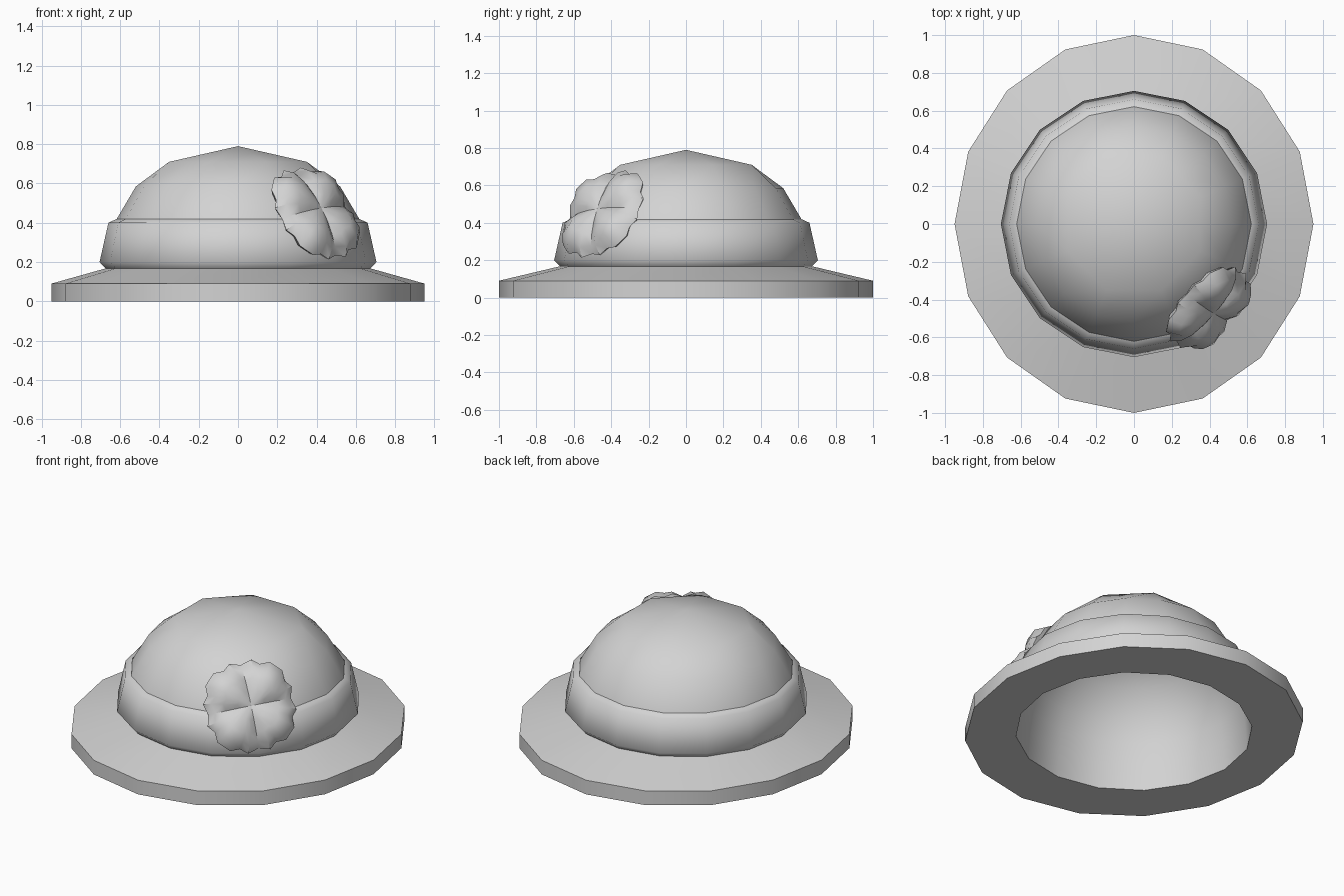
import bpy, bmesh, math
from mathutils import Matrix, Vector

if "Cube" in bpy.data.objects:
    bpy.data.objects.remove(bpy.data.objects["Cube"])

SIDES = 16

felt = bpy.data.materials.new("light grey")
felt.diffuse_color = (0.65, 0.65, 0.65, 1)
felt.use_nodes = True
felt.node_tree.nodes["Principled BSDF"].inputs["Base Color"].default_value = felt.diffuse_color


def finish(name, bm, angle):
    """Turn a bmesh into a named, smooth-by-angle object."""
    bmesh.ops.remove_doubles(bm, verts=bm.verts, dist=0.0005)
    bmesh.ops.recalc_face_normals(bm, faces=bm.faces)
    mesh = bpy.data.meshes.new(name)
    bm.to_mesh(mesh)
    bm.free()
    mesh.materials.append(felt)
    obj = bpy.data.objects.new(name, mesh)
    bpy.context.collection.objects.link(obj)
    bpy.ops.object.select_all(action='DESELECT')
    obj.select_set(True)
    bpy.context.view_layer.objects.active = obj
    bpy.ops.object.shade_smooth_by_angle(angle=math.radians(angle))
    return obj


def lathe(name, profile, angle):
    """Sweep (radius, z, y stretch, odd stretch) rows around z; zero radius is a tip."""
    bm = bmesh.new()
    rings = []
    for r, z, y_stretch, odd_stretch in profile:
        if r == 0:
            rings.append([bm.verts.new((0, 0, z))] * SIDES)
            continue
        ring = []
        for i in range(SIDES):
            t = 2 * math.pi * i / SIDES
            ri = r * (odd_stretch if i % 2 else 1)
            ring.append(bm.verts.new((ri * math.cos(t), ri * y_stretch * math.sin(t), z)))
        rings.append(ring)
    for a, b in zip(rings, rings[1:]):
        for i in range(SIDES):
            j = (i + 1) % SIDES
            bm.faces.new(list(dict.fromkeys((a[i], a[j], b[j], b[i]))))
    return finish(name, bm, angle)


# Wide, slightly oval brim with an open middle
OVAL = 1 / 0.95
lathe("brim", [(0.68, 0, 1, 1), (0.95, 0, OVAL, 1), (0.95, 0.09, OVAL, 1),
               (0.672, 0.168, 1, 1)], 40)

# Domed crown, open underneath; its highest ring is an octagon
lathe("crown", [(0.68, 0, 1, 1), (0.668, 0.165, 1, 1), (0.65, 0.29, 1, 1),
                (0.62, 0.415, 1, 1), (0.52, 0.585, 1, 1),
                (0.351, 0.71, 1, 1 / math.cos(math.pi / 8)), (0, 0.79, 1, 1)], 60)

# Rounded band around the foot of the crown
lathe("hat_band", [(0.672, 0.165, 1, 1), (0.705, 0.2, 1, 1),
                   (0.66, 0.4, 1, 1), (0.621, 0.418, 1, 1)], 75)

# Four-petalled flower: scalloped outline as (angle, radius, puff height) per petal
OUTLINE = [(-45, 0.245, 0.0), (-31, 0.272, 0.03), (-20, 0.253, 0.045),
           (-9, 0.283, 0.055), (9, 0.283, 0.055), (20, 0.253, 0.045),
           (31, 0.272, 0.03), (45, 0.245, 0.0)]
# Petal section from middle to rim as (radius fraction, puff fraction, droop)
SECTION = [(0.3, 0.4, -0.003), (0.6, 0.85, -0.016), (0.85, 0.8, -0.036),
           (1.0, 0.2, -0.062), (0.9, 0.0, -0.08)]

# Flower frame: right, up and outward directions on the front right of the crown
TILT = math.radians(30)
out = Vector((math.cos(TILT) * 0.7071, -math.cos(TILT) * 0.7071, math.sin(TILT)))
right = Vector((0.7071, 0.7071, 0))
up = out.cross(right)
frame = Matrix((right, up, out)).transposed().to_4x4()
frame.translation = Vector((0.425, -0.475, 0.475))

bm = bmesh.new()
for petal in range(4):
    tip = bm.verts.new((0, 0, 0))
    base = bm.verts.new((0, 0, -0.05))
    columns = []
    for deg, radius, puff in OUTLINE:
        t = math.radians(deg + 52 + 90 * petal)
        columns.append([tip] + [bm.verts.new((f * radius * math.cos(t),
                                              f * radius * math.sin(t),
                                              p * puff + droop))
                                for f, p, droop in SECTION] + [base])
    for a, b in zip(columns, columns[1:]):
        for k in range(len(a) - 1):
            bm.faces.new(list(dict.fromkeys((a[k], b[k], b[k + 1], a[k + 1]))))
bm.transform(frame)
finish("flower", bm, 45)
